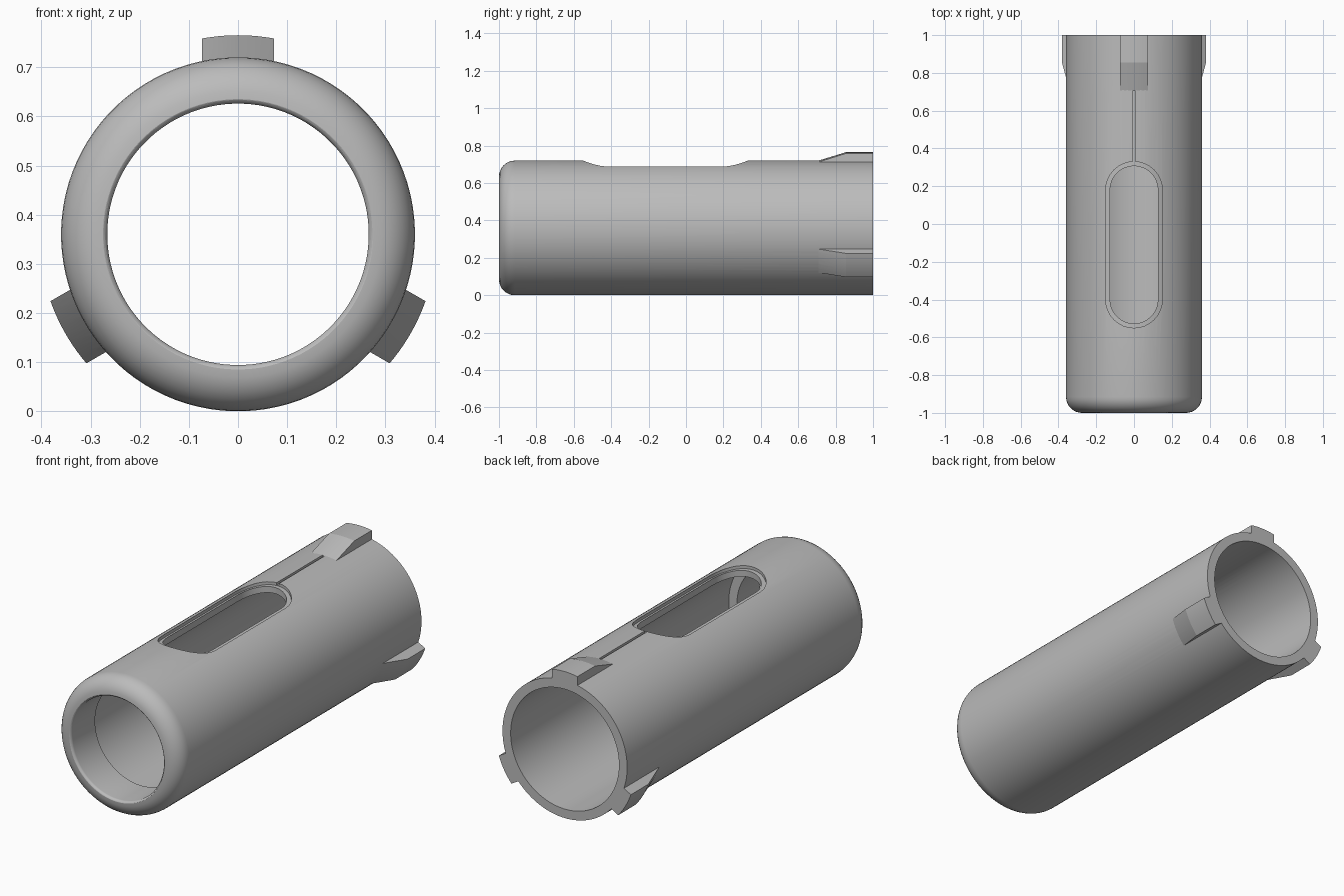
import bpy, bmesh, math
from mathutils import Matrix, Vector

cube = bpy.data.objects.get("Cube")
if cube:
    bpy.data.objects.remove(cube)

R, BORE, LIP, LEDGE = 0.36, 0.313, 0.266, 0.345   # radii about the tube axis

grey = bpy.data.materials.new("plain_grey")
grey.use_nodes = True
grey.diffuse_color = (0.5, 0.5, 0.5, 1)
grey.node_tree.nodes["Principled BSDF"].inputs["Base Color"].default_value = (0.5, 0.5, 0.5, 1)


def make_object(name, bm):
    bmesh.ops.recalc_face_normals(bm, faces=bm.faces)
    mesh = bpy.data.meshes.new(name)
    bm.to_mesh(mesh)
    bm.free()
    mesh.materials.append(grey)
    obj = bpy.data.objects.new(name, mesh)
    bpy.context.collection.objects.link(obj)
    return obj


def loft(name, sections, closed=False):
    """Skin a row of equal-length loops; cap the ends unless closed."""
    bm = bmesh.new()
    rows = [[bm.verts.new(p) for p in s] for s in sections]
    pairs = list(zip(rows, rows[1:]))
    if closed:
        pairs.append((rows[-1], rows[0]))
    else:
        bm.faces.new(rows[0])
        bm.faces.new(rows[-1])
    for a, b in pairs:
        for i in range(len(a)):
            j = (i + 1) % len(a)
            bm.faces.new((a[i], a[j], b[j], b[i]))
    return make_object(name, bm)


def lathe(name, profile, steps=96):
    """Turn (radius, y) points around the y axis."""
    turns = [math.tau * (k + 0.5) / steps for k in range(steps)]
    return loft(name, [[(r * math.sin(t), y, r * math.cos(t)) for r, y in profile]
                       for t in turns], closed=True)


def arc(cx, cy, rad, start, end, steps):
    angles = [math.radians(start + (end - start) * k / steps) for k in range(steps + 1)]
    return [(cx + rad * math.cos(a), cy + rad * math.sin(a)) for a in angles]


def rounded_slot(name, half_width, y0, y1, bottom):
    outline = arc(0, y1, half_width, 0, 180, 16) + arc(0, y0, half_width, 180, 360, 16)
    return loft(name, [[(x, y, z) for x, y in outline] for z in (bottom, 0.5)])


def combine(target, tool, operation):
    mod = target.modifiers.new(operation.lower(), 'BOOLEAN')
    mod.operation, mod.solver, mod.object = operation, 'EXACT', tool
    bpy.context.view_layer.update()
    result = target.evaluated_get(bpy.context.evaluated_depsgraph_get())
    mesh = bpy.data.meshes.new_from_object(result)
    target.modifiers.clear()
    target.data = mesh
    bpy.data.objects.remove(tool)


# Hollow tube: rounded nose, thick front lip, wider bore open at the back
nose = arc(R - 0.085, -0.915, 0.085, 0, -90, 8)
inner_edge = arc(LIP + 0.015, -0.985, 0.015, -90, -180, 6)[1:]
if nose[-1][0] > LIP + 0.016:
    inner_edge.insert(0, (LIP + 0.015, -1))
wall = [(R, 1)] + nose + inner_edge
wall = [p for i, p in enumerate(wall)
        if i == 0 or (Vector(p) - Vector(wall[i - 1])).length > 1e-4]
tube = lathe("tube_body", wall + [(LIP, -0.8), (BORE, -0.8), (BORE, 1)])

# Window through the top, with a shallow ledge around it and a guide groove behind it
ledge = rounded_slot("ledge_cutter", 0.15, -0.4, 0.18, 0.25)
core = lathe("ledge_core", [(LEDGE, 1.1), (LEDGE, -1.1), (0.1, -1.1), (0.1, 1.1)])
combine(ledge, core, 'DIFFERENCE')
combine(tube, ledge, 'DIFFERENCE')
combine(tube, rounded_slot("window_cutter", 0.127, -0.4, 0.18, 0.05), 'DIFFERENCE')
combine(tube, rounded_slot("groove_cutter", 0.007, 0.3, 0.703, 0.348), 'DIFFERENCE')

# Three ramped locking lugs around the back end
side = [(0.705, 0.335), (0.705, 0.359), (0.855, 0.405), (1, 0.405), (1, 0.335)]
for degrees in (0, 120, 240):
    xs = [0.073 * k / 5 for k in range(-5, 6)]
    lug = loft("locking_lug", [[(x, y, math.sqrt(r * r - x * x)) for y, r in side] for x in xs])
    lug.data.transform(Matrix.Rotation(math.radians(degrees), 4, 'Y'))
    combine(tube, lug, 'UNION')

# Rest the tube on the ground and smooth its curved faces
tube.data.transform(Matrix.Translation((0, 0, R)))
bpy.ops.object.select_all(action='DESELECT')
tube.select_set(True)
bpy.context.view_layer.objects.active = tube
bpy.ops.object.shade_smooth_by_angle(angle=math.radians(15))
